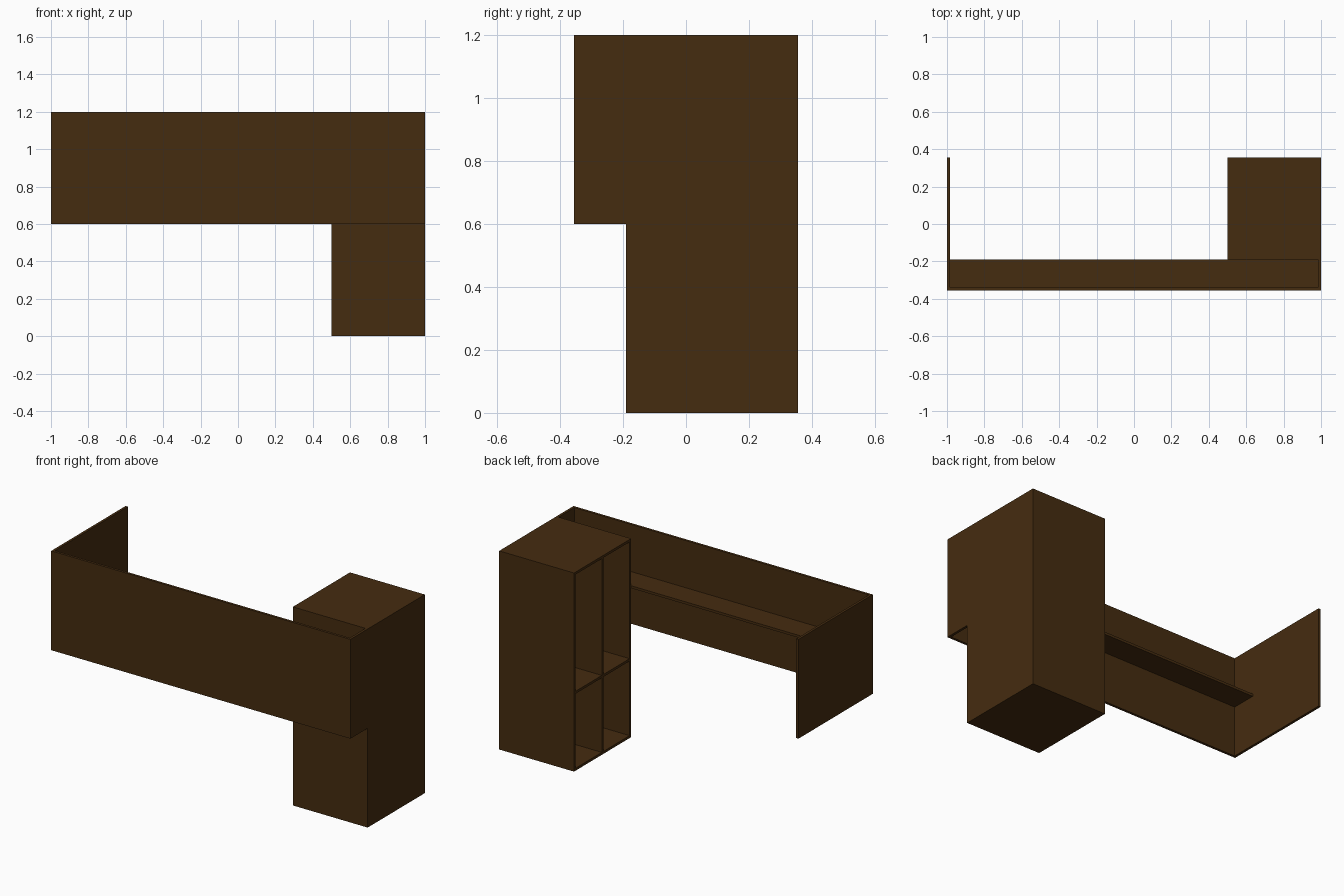
import bpy

if "Cube" in bpy.data.objects:
    bpy.data.objects.remove(bpy.data.objects["Cube"])

T = 0.015                 # board thickness
HX, HY = 1.0, 0.355       # half length and half depth of the desk
CX, CY = 0.5, -0.19       # open side and front of the cabinet
LOW, TOP = 0.6, 1.2       # bottom and top of the raised panels

wood = bpy.data.materials.new("dark_wood")
wood.diffuse_color = (0.06, 0.025, 0.005, 1)
wood.use_nodes = True
wood.node_tree.nodes["Principled BSDF"].inputs["Base Color"].default_value = wood.diffuse_color


def board(name, x, y, z):
    """Box spanning the given (min, max) ranges."""
    bpy.ops.mesh.primitive_cube_add(size=1, location=[sum(r) / 2 for r in (x, y, z)])
    ob = bpy.context.object
    ob.name = name
    ob.scale = [r[1] - r[0] for r in (x, y, z)]
    bpy.ops.object.transform_apply(location=False, rotation=False, scale=True)
    ob.data.materials.append(wood)


# Raised counter screen: front, left end and short right return
board("front_panel", (-HX, HX), (-HY, -HY + T), (LOW, TOP))
board("left_panel", (-HX, -HX + T), (-HY + T, HY), (LOW, TOP))
board("right_return", (HX - T, HX), (-HY + T, CY), (LOW, TOP))

# Narrow shelf behind the front panel
board("counter_shelf", (-HX + T, HX - T), (-HY + T, CY), (0.9, 0.9 + T))

# Cabinet shell, open towards the left
board("cabinet_right_side", (HX - T, HX), (CY, HY), (0, TOP))
board("cabinet_front", (CX, HX - T), (CY, CY + T), (0, TOP))
board("cabinet_back", (CX, HX - T), (HY - T, HY), (0, TOP))
for name, z in (("cabinet_bottom", 0), ("cabinet_top", TOP - T)):
    board(name, (CX, HX - T), (CY + T, HY - T), (z, z + T))

# Cabinet divider with a shelf on each side
mid = (CY + HY) / 2
board("cabinet_divider", (CX, HX - T), (mid - T / 2, mid + T / 2), (T, TOP - T))
for name, y in (("front_bay_shelf", (CY + T, mid - T / 2)),
                ("back_bay_shelf", (mid + T / 2, HY - T))):
    board(name, (CX, HX - T), y, (0.465, 0.48))
